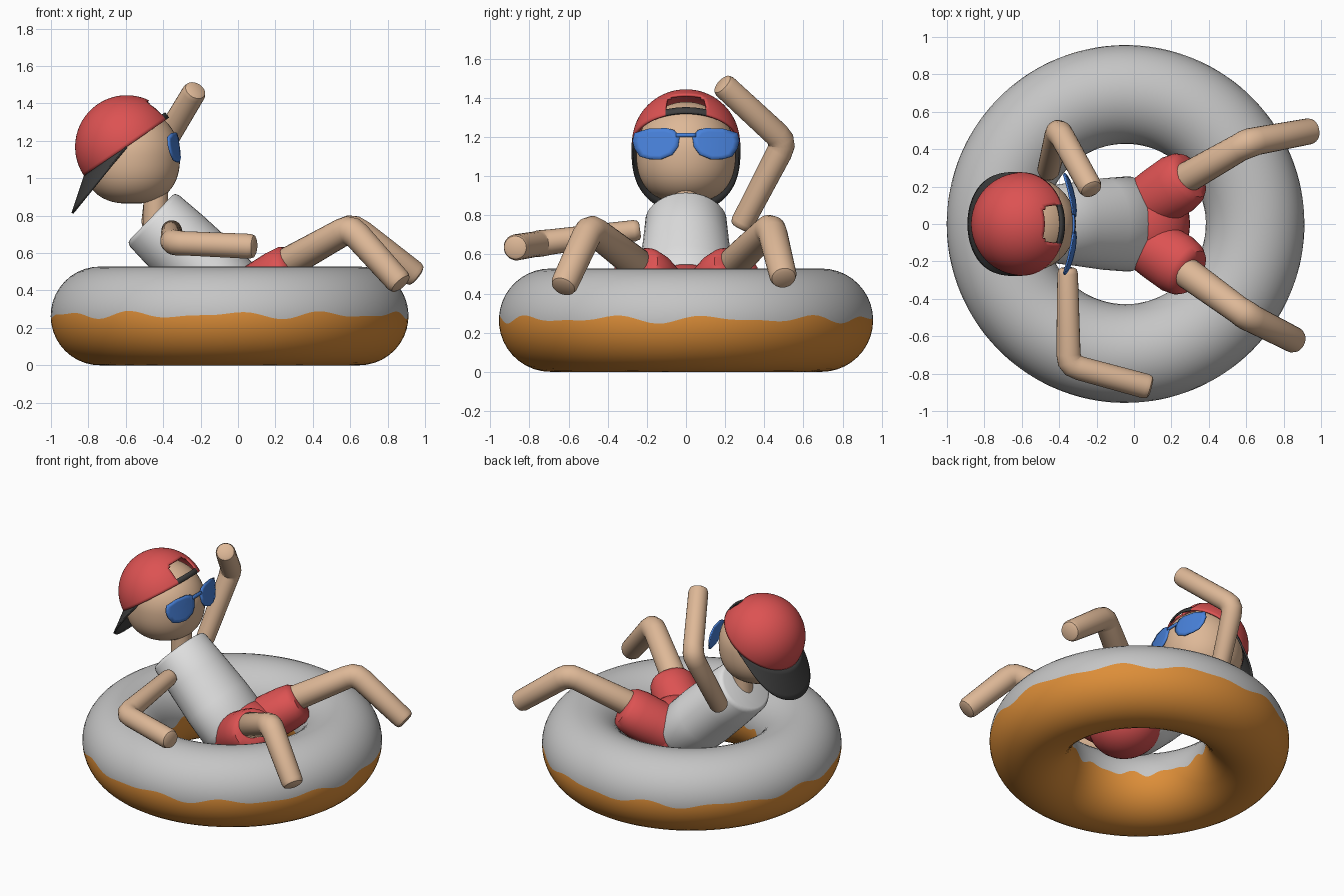
import bpy, bmesh, math
from mathutils import Vector as V

if "Cube" in bpy.data.objects:
    bpy.data.objects.remove(bpy.data.objects["Cube"])

def mat(name, r, g, b):
    m = bpy.data.materials.new(name)
    m.diffuse_color = (r, g, b, 1)
    m.use_nodes = True
    m.node_tree.nodes["Principled BSDF"].inputs["Base Color"].default_value = m.diffuse_color
    return m

ICING = mat("icing grey", 0.56, 0.56, 0.56)
DOUGH = mat("dough orange", 0.72, 0.27, 0.04)
SHIRT = mat("shirt white", 0.74, 0.74, 0.74)
SKIN = mat("skin", 0.73, 0.48, 0.31)
RED = mat("red cloth", 0.72, 0.085, 0.085)
BLACK = mat("dark grey", 0.05, 0.05, 0.05)
BLUE = mat("lens blue", 0.065, 0.22, 0.7)

def finish(name, bm, mats, thick=0):
    bmesh.ops.remove_doubles(bm, verts=bm.verts, dist=1e-5)
    bmesh.ops.recalc_face_normals(bm, faces=bm.faces)
    me = bpy.data.meshes.new(name)
    bm.to_mesh(me)
    bm.free()
    for m in mats:
        me.materials.append(m)
    ob = bpy.data.objects.new(name, me)
    bpy.context.collection.objects.link(ob)
    bpy.ops.object.select_all(action='DESELECT')
    ob.select_set(True)
    bpy.context.view_layer.objects.active = ob
    bpy.ops.object.shade_smooth_by_angle(angle=math.radians(42))
    if thick:
        s = ob.modifiers.new("thickness", 'SOLIDIFY')
        s.thickness, s.offset = thick, 0
    return ob

def grid(name, nu, nv, f, mats, rule=lambda i, j: 0, thick=0):
    """Surface f(u, v) for u, v in 0..1; rule gives the material or None for a hole."""
    bm = bmesh.new()
    vs = [[bm.verts.new(f(i / nu, j / nv)) for j in range(nv + 1)] for i in range(nu + 1)]
    for i in range(nu):
        for j in range(nv):
            k = rule(i, j)
            if k is not None:
                fc = bm.faces.new((vs[i][j], vs[i + 1][j], vs[i + 1][j + 1], vs[i][j + 1]))
                fc.material_index = k
    bmesh.ops.delete(bm, geom=[v for v in bm.verts if not v.link_faces], context='VERTS')
    return finish(name, bm, mats, thick)

def loft(name, secs, m, n=32):
    """Closed tube through (point, thickness radius, width radius) sections."""
    bm = bmesh.new()
    pts = [V(s[0]) for s in secs]
    rings, side = [], None
    for k, (p, a, b) in enumerate(secs):
        t = (pts[min(k + 1, len(pts) - 1)] - pts[max(k - 1, 0)]).normalized()
        if side is None:
            side = V((0, 1, 0)) if abs(t.y) < 0.9 else V((1, 0, 0))
        side = (side - t * side.dot(t)).normalized()
        up = t.cross(side)
        rings.append([bm.verts.new(pts[k] + up * a * math.cos(q) + side * b * math.sin(q))
                      for q in (2 * math.pi * i / n for i in range(n))])
    for r, s in zip(rings, rings[1:]):
        for i in range(n):
            bm.faces.new((r[i], r[(i + 1) % n], s[(i + 1) % n], s[i]))
    bm.faces.new(rings[0])
    bm.faces.new(rings[-1])
    return finish(name, bm, [m])

def limb(name, a, b, c, ra, rb, rc):
    """Bent limb a-b-c with a tight rounded joint and softened ends."""
    a, b, c = V(a), V(b), V(c)
    d, e = (b - a).normalized(), (c - b).normalized()
    secs = [(a, ra * .65), (a + d * .008, ra * .88), (a + d * .03, ra),
            (b - d * .06, rb), (b - d * .025 + e * .008, rb * 1.04), (b + e * .025 - d * .008, rb * 1.04),
            (b + e * .06, rb), (c - e * .03, rc), (c - e * .008, rc * .88), (c, rc * .65)]
    return loft(name, [(p, r, r) for p, r in secs], SKIN, 24)

# ring float: upper half icing with a wavy edge, lower half dough
CX, R, r = -0.045, 0.6925, 0.264
def ring(u, v):
    th = 2 * math.pi * u
    w = 0.014 * math.sin(11 * th) + 0.009 * math.sin(17 * th + 1) + 0.005
    off = math.asin(w / r)
    ph = 2 * math.pi * v
    ph += off * math.cos(ph)
    d = R + r * math.cos(ph)
    return V((CX + d * math.cos(th), d * math.sin(th), r + r * math.sin(ph)))
grid("ring_float", 160, 40, ring, [ICING, DOUGH], lambda i, j: 0 if j < 20 else 1)

# torso
ax = V((0.72, 0, -0.69)).normalized()
top = V((-0.465, 0, 0.79))
loft("shirt", [(top + ax * d, a, b) for d, a, b in (
    (0, .165, .18), (.006, .18, .197), (.025, .19, .208), (.2, .2, .222),
    (.42, .205, .245), (.6, .2, .255), (.66, .17, .22))], SHIRT, 40)
loft("neck", [((-0.44, 0, 0.68), .066, .066), ((-0.44, 0, 0.95), .066, .066)], SKIN)

# shorts: pelvis plus two flared legs
def pelvis(u, v):
    a, b = 2 * math.pi * u, math.pi * (v - .5)
    return V((.07 + .23 * math.cos(b) * math.cos(a), .25 * math.cos(b) * math.sin(a), .34 + .21 * math.sin(b)))
grid("shorts_seat", 32, 20, pelvis, [RED])
for s, nm in ((1, "left"), (-1, "right")):
    h, k = V((.06, s * .1, .36)), V((.28, s * .245, .515))
    d = (k - h).normalized()
    loft("shorts_leg_" + nm, [(h, .15, .15), (h + d * .12, .15, .16), (k - d * .07, .145, .165),
         (k, .135, .15), (k + d * .03, .115, .13), (k + d * .04, .08, .09)], RED)

# legs and arms
limb("left_leg", (.2, .2, .51), (.61, .435, .74), (.96, .5, .475), .085, .075, .07)
limb("right_leg", (.2, -.2, .51), (.6, -.49, .735), (.875, -.63, .43), .085, .075, .07)
limb("right_arm", (-.355, -.235, .725), (-.35, -.755, .655), (.092, -.875, .635), .055, .065, .067)
limb("left_arm", (-.46, .275, .735), (-.405, .505, 1.175), (-.225, .18, 1.475), .06, .066, .064)

# head: sphere with a squarer jaw
def head(u, v):
    a, b = 2 * math.pi * u, math.pi * (v - .5)
    c, s = math.cos(b), math.sin(b)
    if s < 0:
        k = (abs(c) ** 2.5 + abs(s) ** 2.5) ** (-1 / 2.5)
        c, s = c * k, s * k
    return V((-.57 + .26 * c * math.cos(a), .255 * c * math.sin(a), 1.122 + .258 * s))
grid("head", 48, 32, head, [SKIN])

# backwards cap: tilted dome with an opening and strap above the face
C = V((-.595, 0, 1.168))
F, U, Y = V((.823, 0, .567)), V((-.567, 0, .823)), V((0, 1, 0))
def dome(u, v, rad=.27):
    a, e = 2 * math.pi * u, math.pi / 2 * v
    return C + rad * (math.cos(e) * (F * math.cos(a) + Y * math.sin(a)) + U * math.sin(e))
def cap_rule(i, j):
    near = min(i, 95 - i)
    if near < 6 and j < 2:
        return 1
    if near < 6 and j < 8 and not (j == 7 and near > 4):
        return None
    return 0
grid("cap", 96, 24, dome, [RED, BLACK], cap_rule, .012)

# brim sweeping down behind the head
tip = V((-.29, 0, -.355))
def brim(u, v):
    a = math.pi * (u - .5)
    c = max(math.cos(a), 0)
    inner = C - F * .27 * c + Y * .27 * math.sin(a)
    outer = C + tip * c ** .65 + Y * .275 * math.sin(a)
    return inner.lerp(outer, v)
grid("cap_brim", 40, 6, brim, [BLACK], thick=.012)

# sunglasses: two curved lenses and a bridge
OUT = [(.033, 1.2), (.06, 1.235), (.1, 1.245), (.19, 1.242), (.262, 1.22), (.272, 1.18),
       (.262, 1.14), (.235, 1.1), (.19, 1.087), (.13, 1.085), (.07, 1.11), (.04, 1.15)]
def face_x(y, z):
    return -.302 - .75 * y * y - .15 * (z - 1.08)
for s, nm in ((1, "left"), (-1, "right")):
    def lens(u, v):
        y, z = OUT[round(u * 12) % 12]
        y, z = .15 + (y - .15) * v, 1.165 + (z - 1.165) * v
        return V((face_x(y, z), s * y, z))
    bm_lens = grid("lens_" + nm, 12, 4, lens, [BLUE], thick=.01)
def bridge(u, v):
    y, z = -.05 + .1 * u, 1.2 + .02 * v
    return V((face_x(y, z), y, z))
grid("glasses_bridge", 6, 1, bridge, [BLUE], thick=.012)
